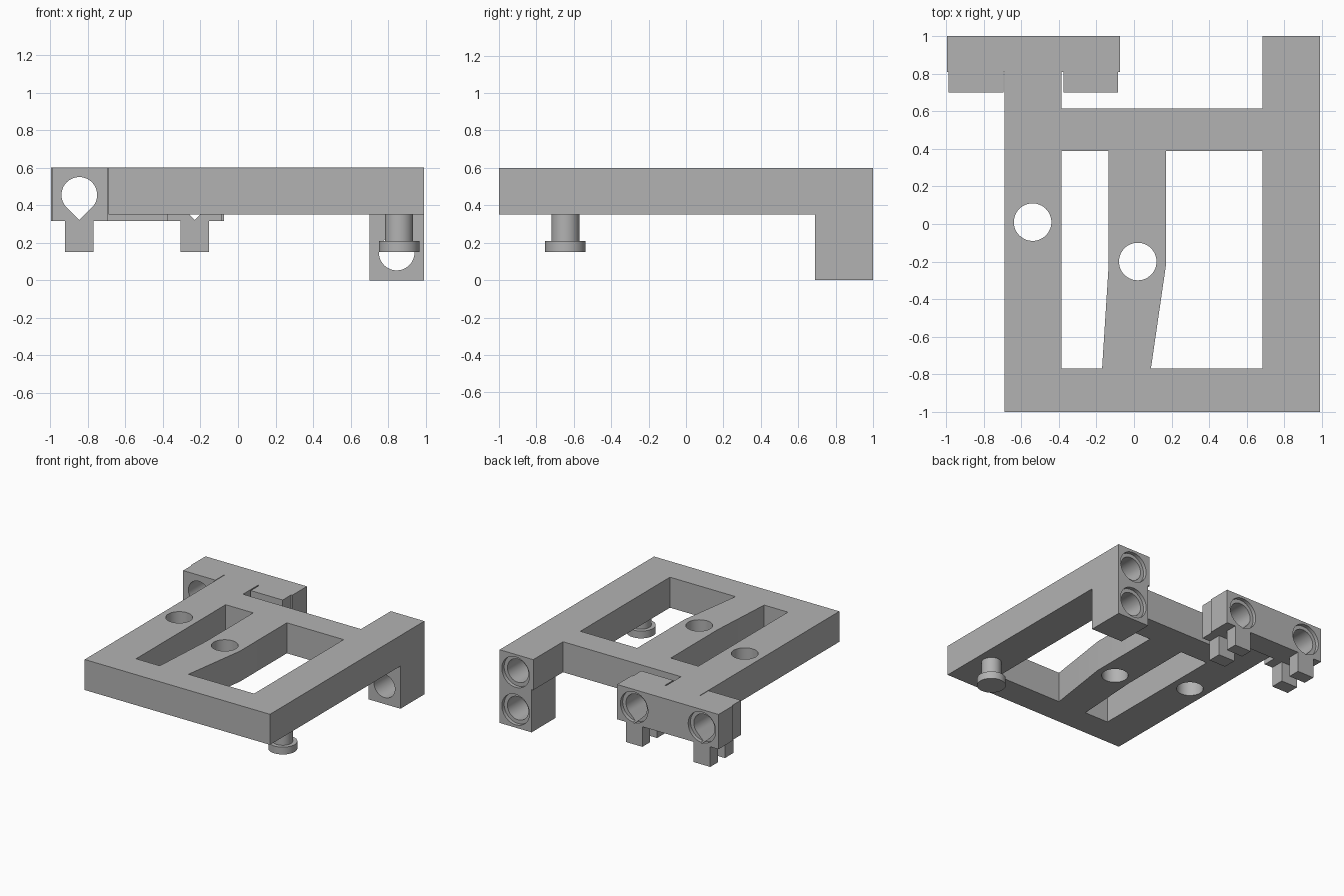
import bpy, bmesh
from math import cos, sin, pi

cube = bpy.data.objects.get("Cube")
if cube:
    bpy.data.objects.remove(cube, do_unlink=True)

grey = bpy.data.materials.new("plain grey")
grey.use_nodes = True
colour = (0.45, 0.45, 0.45, 1)
grey.diffuse_color = colour
grey.node_tree.nodes["Principled BSDF"].inputs["Base Color"].default_value = colour


def prism(name, outline, low, high, axis="z"):
    """Extrude a flat outline between two levels along z or y."""
    bm = bmesh.new()
    ends = []
    for t in (low, high):
        ends.append([bm.verts.new((u, v, t) if axis == "z" else (u, t, v)) for u, v in outline])
    bm.faces.new(ends[0])
    bm.faces.new(ends[1])
    n = len(outline)
    for i in range(n):
        j = (i + 1) % n
        bm.faces.new((ends[0][i], ends[0][j], ends[1][j], ends[1][i]))
    bmesh.ops.recalc_face_normals(bm, faces=bm.faces)
    mesh = bpy.data.meshes.new(name)
    bm.to_mesh(mesh)
    bm.free()
    mesh.materials.append(grey)
    obj = bpy.data.objects.new(name, mesh)
    bpy.context.collection.objects.link(obj)
    return obj


def rect(x0, x1, y0, y1):
    return [(x0, y0), (x1, y0), (x1, y1), (x0, y1)]


def circle(x, y, r, n=48):
    return [(x + r * cos(2 * pi * i / n), y + r * sin(2 * pi * i / n)) for i in range(n)]


def teardrop(x, z, r, n=36):
    arc = [-pi / 4 + 1.5 * pi * i / n for i in range(n + 1)]
    return [(x + r * cos(a), z + r * sin(a)) for a in arc] + [(x, z - r * 2 ** 0.5)]


def cut(obj, *shapes):
    """Subtract prisms, each given as (outline, low, high, axis)."""
    for shape in shapes:
        cutter = prism("cutter", *shape)
        cutter.hide_render = True
        mod = obj.modifiers.new("cut", "BOOLEAN")
        mod.operation = "DIFFERENCE"
        mod.solver = "EXACT"
        mod.object = cutter
        bpy.context.view_layer.update()
        graph = bpy.context.evaluated_depsgraph_get()
        mesh = bpy.data.meshes.new_from_object(obj.evaluated_get(graph))
        obj.modifiers.clear()
        obj.data = mesh
        bpy.data.objects.remove(cutter, do_unlink=True)


TOP, UNDER = 0.6, 0.35
HOLE, RECESS = 0.095, 0.125
UPPER, LOWER = 0.455, 0.148
POST_X = 0.845

# Flat frame with two windows, leaving a bent strut between them
frame = prism("frame", [(-0.69, -1), (0.99, -1), (0.99, 1), (0.685, 1), (0.685, 0.615),
                        (-0.385, 0.615), (-0.385, 0.81), (-0.69, 0.81)], UNDER, TOP)
left_window = [(-0.385, -0.77), (-0.17, -0.77), (-0.135, -0.22), (-0.135, 0.39), (-0.385, 0.39)]
right_window = [(0.09, -0.77), (0.685, -0.77), (0.685, 0.39), (0.17, 0.39), (0.17, -0.22)]
post_recess = (circle(POST_X, UPPER, RECESS), 0.97, 1.1, "y")
post_socket = (circle(POST_X, UPPER, HOLE), 0.7, 1.1, "y")
cut(frame,
    (left_window, 0, 1), (right_window, 0, 1),
    (circle(-0.54, 0.01, 0.1), 0, 1), (circle(0.02, -0.2, 0.1), 0, 1),
    post_recess, post_socket)

# Post hanging below the rear corner, bored from the back
post = prism("rear_post", rect(0.7, 0.99, 0.69, 1), 0, UNDER)
cut(post, post_recess,
    (circle(POST_X, LOWER, RECESS), 0.97, 1.1, "y"),
    (circle(POST_X, LOWER, HOLE), 0.5, 1.1, "y"))

# Rear bracket carrying two teardrop bores
bracket = prism("rear_bracket", [(-0.995, 1), (-0.995, 0.81), (-0.987, 0.81), (-0.987, 0.7),
                                 (-0.695, 0.7), (-0.695, 0.81), (-0.375, 0.81), (-0.375, 0.7),
                                 (-0.085, 0.7), (-0.085, 0.81), (-0.075, 0.81), (-0.075, 1)],
                0.315, TOP)
parts = [frame, post, bracket]
for side, x in (("right", -0.845), ("left", -0.23)):
    cut(bracket,
        (circle(x, UPPER, RECESS), 0.97, 1.1, "y"),
        (teardrop(x, UPPER, HOLE), 0.5, 1.1, "y"))
    # Paired feet under each bore
    for end, y0, y1 in (("front", 0.7, 0.81), ("back", 0.9, 1)):
        parts.append(prism(f"{side}_{end}_foot", rect(x - 0.075, x + 0.075, y0, y1), 0.15, 0.315))

# Peg with a wider foot under the front corner
parts.append(prism("peg_shaft", circle(0.858, -0.645, 0.075), 0.21, UNDER))
parts.append(prism("peg_flange", circle(0.858, -0.645, 0.108), 0.15, 0.21))

# Smooth the round walls while keeping edges crisp
bpy.ops.object.select_all(action="DESELECT")
for obj in parts:
    obj.select_set(True)
bpy.context.view_layer.objects.active = frame
bpy.ops.object.shade_smooth_by_angle(angle=pi / 6)
